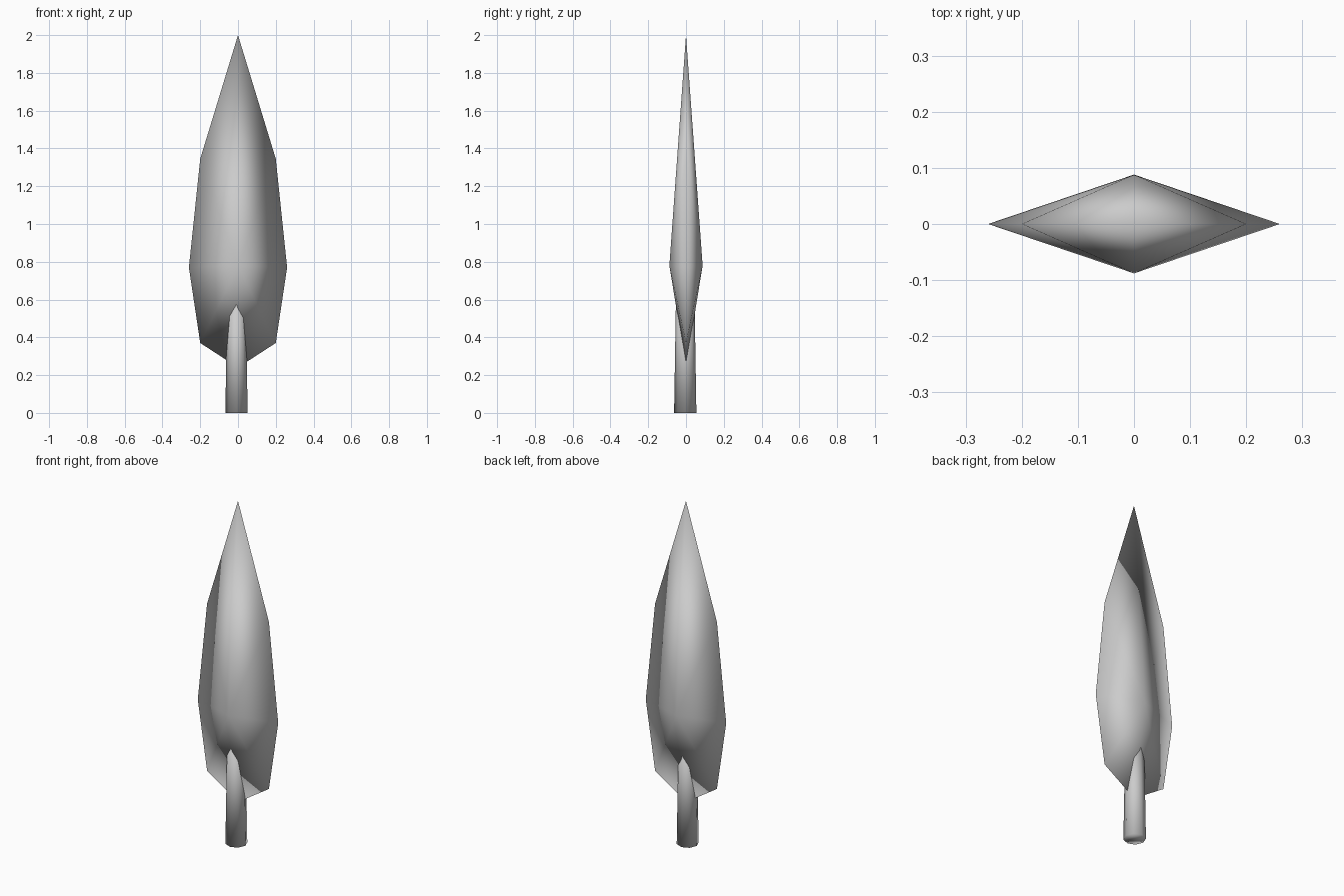
import bpy
import bmesh

cube = bpy.data.objects.get("Cube")
if cube:
    bpy.data.objects.remove(cube, do_unlink=True)

grey = bpy.data.materials.new("plain_grey")
grey.use_nodes = True
colour = (0.6, 0.6, 0.6, 1)
grey.diffuse_color = colour
grey.node_tree.nodes["Principled BSDF"].inputs["Base Color"].default_value = colour


def finish(name, bm):
    """Turn a bmesh into a smooth, coloured object."""
    bmesh.ops.recalc_face_normals(bm, faces=bm.faces[:])
    for face in bm.faces:
        face.smooth = True
    mesh = bpy.data.meshes.new(name)
    bm.to_mesh(mesh)
    bm.free()
    mesh.materials.append(grey)
    obj = bpy.data.objects.new(name, mesh)
    bpy.context.collection.objects.link(obj)
    return obj


# Foliage: a flat leaf outline, fanned to one ridge point on front and back
side = [(0.2, 1.345), (0.26, 0.77), (0.2, 0.37)]
outline = [(0, 2.0)] + side + [(0, 0.24)] + [(-x, z) for x, z in reversed(side)]
bm = bmesh.new()
rim = [bm.verts.new((x, 0, z)) for x, z in outline]
for depth in (-0.088, 0.088):
    ridge = bm.verts.new((0, depth, 0.78))
    for a, b in zip(rim, rim[1:] + rim[:1]):
        bm.faces.new((a, b, ridge))
finish("foliage", bm)

# Trunk: a slightly tapered eight-sided post running up into the foliage
bm = bmesh.new()
height = 0.62
bmesh.ops.create_cone(bm, cap_ends=True, segments=8, radius1=0.059,
                      radius2=0.049, depth=height)
trunk = finish("trunk", bm)
trunk.location = (-0.008, -0.004, height / 2)
